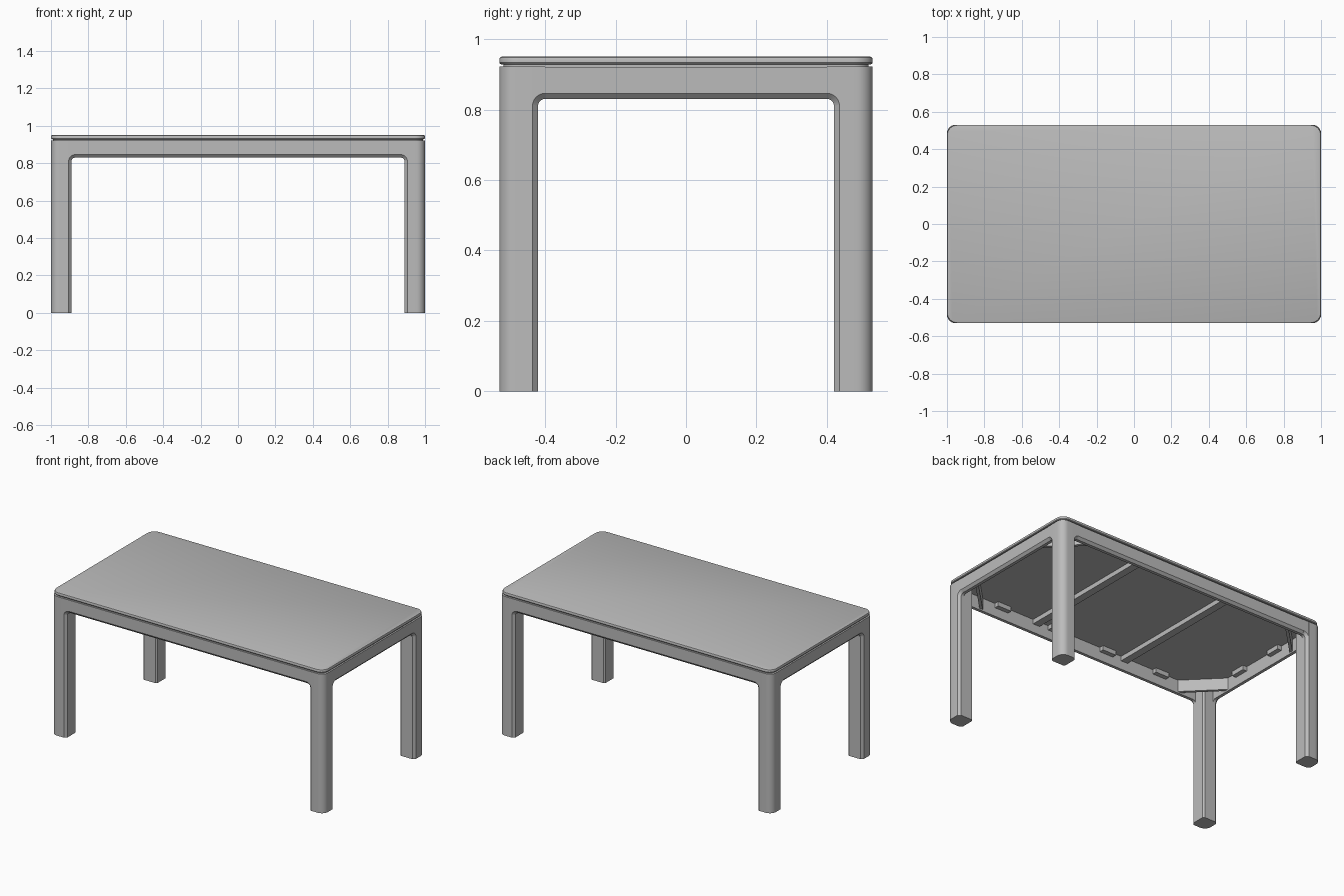
import bpy, bmesh, math

if "Cube" in bpy.data.objects:
    bpy.data.objects.remove(bpy.data.objects["Cube"])

HX, HY = 1.0, 0.53          # half length and half width
TOP, LOW = 0.922, 0.83      # apron top and bottom
LEG, CH, THICK = 0.11, 0.016, 0.036

grey = bpy.data.materials.new("table grey")
grey.use_nodes = True
colour = (0.5, 0.5, 0.5, 1)
grey.diffuse_color = colour
grey.node_tree.nodes["Principled BSDF"].inputs["Base Color"].default_value = colour


def loft(bm, rings):
    """Skin a stack of equal-sized rings and cap both ends."""
    vs = [[bm.verts.new(p) for p in ring] for ring in rings]
    n = len(vs[0])
    for a, b in zip(vs, vs[1:]):
        for i in range(n):
            bm.faces.new((a[i], a[(i + 1) % n], b[(i + 1) % n], b[i]))
    bm.faces.new(vs[0])
    bm.faces.new(vs[-1])


def build(name, *stacks):
    bm = bmesh.new()
    for rings in stacks:
        loft(bm, rings)
    bmesh.ops.recalc_face_normals(bm, faces=bm.faces[:])
    me = bpy.data.meshes.new(name)
    bm.to_mesh(me)
    bm.free()
    me.materials.append(grey)
    ob = bpy.data.objects.new(name, me)
    bpy.context.collection.objects.link(ob)
    bpy.ops.object.select_all(action="DESELECT")
    ob.select_set(True)
    bpy.context.view_layer.objects.active = ob
    bpy.ops.object.shade_smooth_by_angle(angle=math.radians(25))
    return ob


def arc(cx, cy, r, a0, a1, n=8):
    return [(cx + r * math.cos(math.radians(a0 + (a1 - a0) * i / n)),
             cy + r * math.sin(math.radians(a0 + (a1 - a0) * i / n))) for i in range(n + 1)]


def rounded_rect(inset, z, r=0.055):
    x, y = HX - r, HY - r
    pts = []
    for k, (sx, sy) in enumerate([(1, 1), (-1, 1), (-1, -1), (1, -1)]):
        pts += arc(sx * x, sy * y, r - inset, 90 * k, 90 * k + 90)
    return [(px, py, z) for px, py in pts]


def box(x0, x1, y0, y1, z0, z1):
    return [[(x0, y0, z), (x1, y0, z), (x1, y1, z), (x0, y1, z)] for z in (z0, z1)]


def place(rings, sx, sy):
    return [[(sx * x, sy * y, z) for x, y, z in ring] for ring in rings]


# Table top with softened edges, and the recessed panel that leaves a shadow gap
build("table_top", [rounded_rect(i, z) for i, z in
      [(0.008, 0.928), (0.003, 0.929), (0, 0.933), (0, 0.943), (0.002, 0.948), (0.007, 0.95)]])
build("under_panel", [rounded_rect(0.012, 0.917), rounded_rect(0.012, 0.93)])

# Legs: rounded outer corner, chamfered inner edges
lx, ly, r, c = HX - LEG, HY - LEG, 0.045, 0.01
plan = ([(lx + c, ly), (HX - CH, ly), (HX, ly + CH)] + arc(HX - r, HY - r, r, 0, 90)
        + [(lx + CH, HY), (lx, HY - CH), (lx, ly + c)])
leg_rings = [[(x, y, z) for x, y in plan] for z in (0, TOP)]


def wing(end, face, along_x):
    """Head of a leg that curves into the apron, with a chamfered outer edge."""
    rings = []
    for depth, o in [(0.0005, CH), (CH, 0), (THICK, 0)]:
        prof = ([(end - 0.05, TOP - 0.0005), (end - 0.05, 0.79), (end - LEG + o, 0.79)]
                + arc(end - LEG - 0.02, LOW - 0.02, 0.02 + o, 0, 90, 6)
                + [(end - LEG - 0.02, TOP - 0.0005)])
        rings.append([(a, face - depth, z) if along_x else (face - depth, a, z) for a, z in prof])
    return rings


corners = [("front_right", -1, -1), ("front_left", 1, -1), ("back_right", -1, 1), ("back_left", 1, 1)]
for label, sx, sy in corners:
    parts = [leg_rings, wing(HX, HY, True), wing(HY, HX, False)]
    build(label + "_leg", *[place(p, sx, sy) for p in parts])
    # Diagonal corner brace between the aprons
    ax, ay = HX - THICK - 0.21, HY - THICK - 0.21
    t = 0.026
    tri = [(ax, ay + 0.21), (ax + 0.21, ay), (ax + 0.21, ay + t), (ax + t, ay + 0.21)]
    build(label + "_corner_brace",
          place([[(x, y, z) for x, y in tri] for z in (0.84, TOP - 0.002)], sx, sy))

# Aprons with a chamfered lower edge
section = [(0.0015, TOP - 0.001), (0.0015, LOW + CH), (CH, LOW), (THICK, LOW), (THICK, TOP - 0.001)]
ex, ey = HX - LEG - 0.02, HY - LEG - 0.02
for label, s in [("front", -1), ("back", 1)]:
    build(label + "_apron", [[(a, s * (HY - d), z) for d, z in section] for a in (-ex, ex)])
for label, s in [("right", -1), ("left", 1)]:
    build(label + "_apron", [[(s * (HX - d), a, z) for d, z in section] for a in (-ey, ey)])

# Cross bars under the top
for label, x in [("right", -0.34), ("left", 0.34)]:
    build(label + "_cross_bar", box(x - 0.025, x + 0.025, -HY + THICK, HY - THICK, 0.887, 0.92))

# Fixing cleats along the inside of the aprons
for s in (-1, 1):
    for x in (-0.61, -0.2, 0.2, 0.61):
        build("long_side_cleat", place(box(x - 0.05, x + 0.05, HY - THICK - 0.03, HY - THICK + 0.002,
                                           0.888, 0.919), 1, s))
    for y in (-0.16, 0.16):
        build("short_side_cleat", place(box(HX - THICK - 0.03, HX - THICK + 0.002, y - 0.05, y + 0.05,
                                            0.888, 0.919), s, 1))
